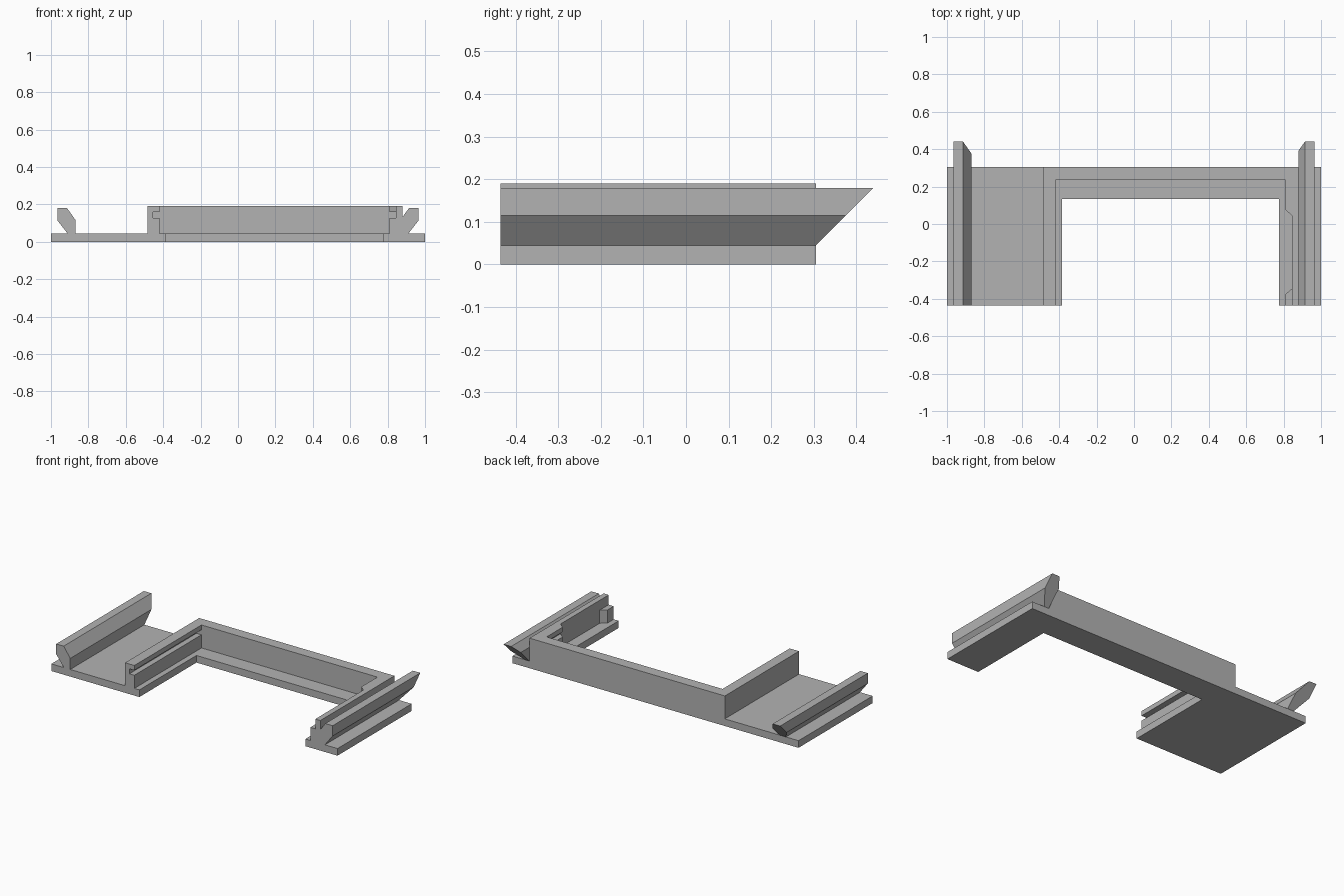
import bpy
import bmesh

if "Cube" in bpy.data.objects:
    bpy.data.objects.remove(bpy.data.objects["Cube"], do_unlink=True)

grey = bpy.data.materials.new("plain grey")
grey.use_nodes = True
grey.diffuse_color = (0.45, 0.45, 0.45, 1)
grey.node_tree.nodes["Principled BSDF"].inputs["Base Color"].default_value = grey.diffuse_color

FRONT, BACK = -0.435, 0.305
PLATE, TOP = 0.045, 0.19


def loft(name, ring_a, ring_b):
    """Solid between two matching outlines."""
    bm = bmesh.new()
    a = [bm.verts.new(p) for p in ring_a]
    b = [bm.verts.new(p) for p in ring_b]
    bm.faces.new(a)
    bm.faces.new(b[::-1])
    for i in range(len(a)):
        j = (i + 1) % len(a)
        bm.faces.new((a[i], b[i], b[j], a[j]))
    bmesh.ops.recalc_face_normals(bm, faces=bm.faces)
    mesh = bpy.data.meshes.new(name)
    bm.to_mesh(mesh)
    bm.free()
    mesh.materials.append(grey)
    obj = bpy.data.objects.new(name, mesh)
    bpy.context.collection.objects.link(obj)
    return obj


def slab(name, outline, z0, z1):
    return loft(name, [(x, y, z0) for x, y in outline], [(x, y, z1) for x, y in outline])


def u_shape(x0, x1, inner_x0, inner_x1, inner_y):
    return [(x0, FRONT), (inner_x0, FRONT), (inner_x0, inner_y), (inner_x1, inner_y),
            (inner_x1, FRONT), (x1, FRONT), (x1, BACK), (x0, BACK)]


def rect(x0, x1, y0, y1):
    return [(x0, y0), (x1, y0), (x1, y1), (x0, y1)]


def cut(obj, cutter):
    mod = obj.modifiers.new("cut", "BOOLEAN")
    mod.operation = "DIFFERENCE"
    mod.solver = "EXACT"
    mod.object = cutter
    bpy.context.view_layer.objects.active = obj
    bpy.ops.object.modifier_apply(modifier=mod.name)
    bpy.data.objects.remove(cutter, do_unlink=True)


# Flat base and raised frame
slab("base_plate", u_shape(-1, 1, -0.385, 0.775, 0.135), 0, PLATE)
frame = slab("raised_frame", u_shape(-0.485, 0.88, -0.42, 0.81, 0.235), PLATE, TOP)

# Slide grooves on both inner walls
cut(frame, slab("left_groove", rect(-0.455, -0.3, -0.6, 0.235), 0.128, 0.16))
cut(frame, slab("right_groove", rect(0.7, 0.845, -0.6, 0.235), 0.128, 0.16))

# Right wall: lip removed towards the front, pocket with chamfered ends below
cut(frame, slab("lip_cut", [(0.7, -0.6), (0.845, -0.6), (0.845, 0.045),
                            (0.81, 0.075), (0.7, 0.075)], 0.128, 0.3))
cut(frame, slab("pocket_cut", [(0.7, -0.375), (0.81, -0.375), (0.845, -0.345),
                               (0.845, 0.045), (0.81, 0.075), (0.7, 0.075)], 0, 0.3))


def rail(name, profile):
    """Rail along y whose back end leans outward at 45 degrees."""
    loft(name, [(x, FRONT, z) for x, z in profile],
         [(x, BACK + z - PLATE, z) for x, z in profile])


# Angled side rails; the right one merges into the frame wall
outer = [(0.912, PLATE), (0.966, 0.115), (0.966, 0.18), (0.914, 0.18)]
rail("left_rail", outer + [(0.88, 0.133), (0.88, PLATE)])
rail("right_rail", [(-x, z) for x, z in outer] + [(-0.868, 0.115), (-0.868, PLATE)])
